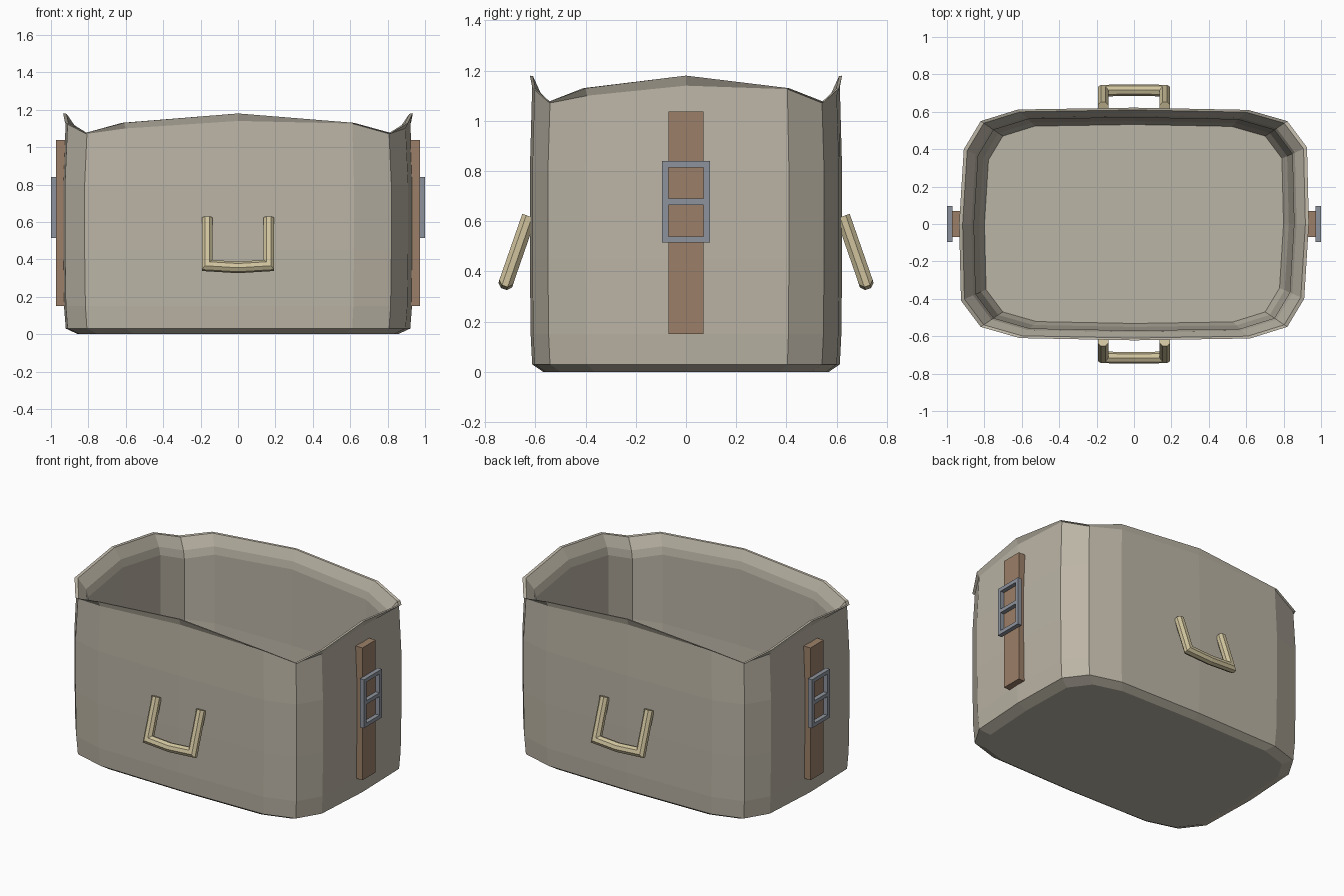
import bpy, bmesh, math
from mathutils import Vector

if "Cube" in bpy.data.objects:
    bpy.data.objects.remove(bpy.data.objects["Cube"])


def material(name, rgb):
    m = bpy.data.materials.new(name)
    m.diffuse_color = (*rgb, 1)
    m.use_nodes = True
    m.node_tree.nodes["Principled BSDF"].inputs["Base Color"].default_value = m.diffuse_color
    return m


CANVAS = material("canvas", (0.50, 0.46, 0.38))
LEATHER = material("leather", (0.33, 0.215, 0.14))
STEEL = material("steel", (0.27, 0.295, 0.34))
ROPE = material("pale_rope", (0.63, 0.55, 0.34))


def finish(bm, name, mat):
    bmesh.ops.recalc_face_normals(bm, faces=bm.faces)
    mesh = bpy.data.meshes.new(name)
    bm.to_mesh(mesh)
    bm.free()
    mesh.materials.append(mat)
    obj = bpy.data.objects.new(name, mesh)
    bpy.context.collection.objects.link(obj)
    return obj


def loft(bm, rings, closed=False):
    """Bridge equal rings of points, capping both ends unless closed."""
    vs = [[bm.verts.new(p) for p in r] for r in rings]
    n = len(vs[0])
    for a, b in zip(vs, vs[1:]):
        for i in range(n):
            j = (i + 1) % n
            bm.faces.new((a[i], a[j], b[j], b[i]))
    bm.faces.new(vs[0][::-1])
    bm.faces.new(vs[-1])


def box(bm, lo, hi):
    lo, hi = Vector(lo), Vector(hi)
    ring = lambda z: [(lo.x, lo.y, z), (hi.x, lo.y, z), (hi.x, hi.y, z), (lo.x, hi.y, z)]
    loft(bm, [ring(lo.z), ring(hi.z)])


# Bag outline: x, y, rim height, height of flared lip (repeated by a half turn)
half = [(0.935, 0, 1.18, 0.04), (0.925, 0.41, 1.13, 0.004),
        (0.82, 0.55, 1.075, 0.004), (0.61, 0.61, 1.13, 0.03),
        (0, 0.622, 1.18, 0.04), (-0.62, 0.612, 1.13, 0.004),
        (-0.82, 0.55, 1.075, 0.004), (-0.91, 0.40, 1.13, 0.03)]
outline = half + [(-x, -y, z, f) for x, y, z, f in half]


def level(scale, z):
    """Ring at a fixed height, or at a height found from rim and lip."""
    height = z if callable(z) else (lambda top, lip: z)
    return [(x * scale, y * scale, height(t, f)) for x, y, t, f in outline]


# Bag: outer wall upward, lip, then inner wall down to the floor
bm = bmesh.new()
loft(bm, [
    level(0.915, 0), level(0.985, 0.03), level(0.995, 0.15),
    level(1.0, 0.45), level(1.0, 0.8),
    level(0.985, lambda t, f: t - f), level(1.0, lambda t, f: t),
    level(0.98, lambda t, f: t - 0.002), level(0.93, lambda t, f: t - 0.07),
    level(0.915, lambda t, f: t - 0.12), level(0.915, 0.55),
    level(0.885, 0.15), level(0.855, 0.07)])
finish(bm, "bag_body", CANVAS)

# Side straps and double-window buckles
for side, label in ((1, "right"), (-1, "left")):
    xs = lambda a, b: sorted((side * a, side * b))
    bm = bmesh.new()
    x0, x1 = xs(0.90, 0.972)
    box(bm, (x0, -0.07, 0.15), (x1, 0.07, 1.037))
    finish(bm, label + "_strap", LEATHER)

    bm = bmesh.new()
    x0, x1 = xs(0.97, 1.0)
    for y in (-0.0825, 0.0825):
        box(bm, (x0, y - 0.0125, 0.515), (x1, y + 0.0125, 0.84))
    for z in (0.5275, 0.6775, 0.8275):
        box(bm, (x0, -0.07, z - 0.0125), (x1, 0.07, z + 0.0125))
    finish(bm, label + "_buckle", STEEL)


def tube(bm, path, binormal, radius, sides):
    """Sweep a polygon along a planar path with mitred corners."""
    pts = [Vector(p) for p in path]
    rings = []
    for i, p in enumerate(pts):
        d0 = (p - pts[max(i - 1, 0)]).normalized()
        d1 = (pts[min(i + 1, len(pts) - 1)] - p).normalized()
        t = (d0 + d1).normalized()
        stretch = 1 / max(t.dot(d1 if d1.length else d0), 0.4)
        n = binormal.cross(t)
        rings.append([p + radius * (math.cos(a) * n * stretch + math.sin(a) * binormal)
                      for a in [(k + 0.5) * math.tau / sides for k in range(sides)]])
    loft(bm, rings)


# Hanging carry handles, front and back
for s, label in ((-1, "front"), (1, "back")):
    top_y, top_z, low_y, low_z = 0.625 * s, 0.62, 0.713 * s, 0.367
    down = Vector((0, low_y - top_y, low_z - top_z)).normalized()
    path = [(-0.165, top_y, top_z), (-0.165, low_y, low_z),
            (0, low_y + 0.003 * s, low_z - 0.01),
            (0.165, low_y, low_z), (0.165, top_y, top_z)]
    bm = bmesh.new()
    tube(bm, path, Vector((1, 0, 0)).cross(down).normalized(), 0.031, 8)
    finish(bm, label + "_handle", ROPE)
